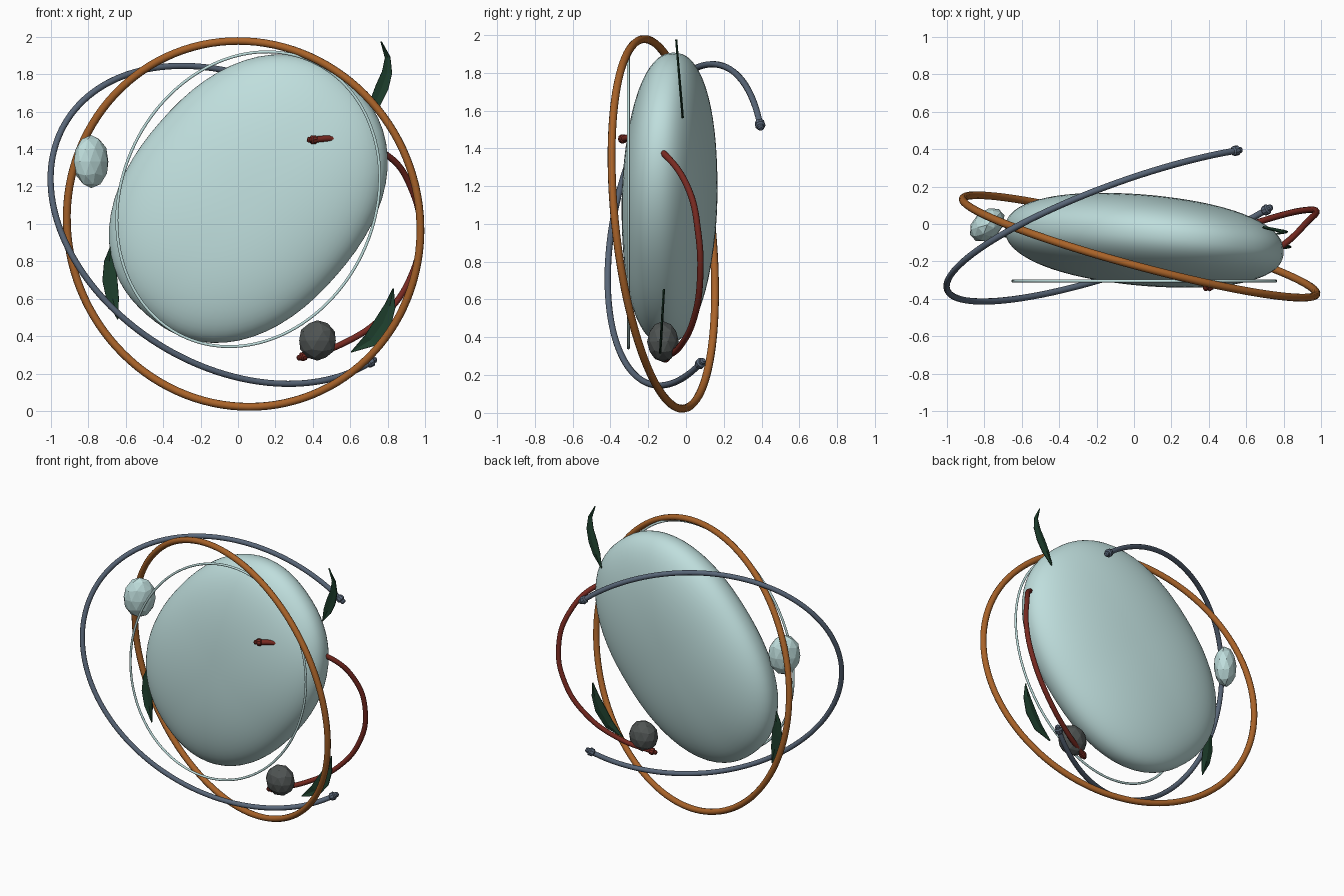
import bpy, bmesh, math
from mathutils import Vector, Matrix

if "Cube" in bpy.data.objects:
    bpy.data.objects.remove(bpy.data.objects["Cube"])


def material(name, rgb):
    m = bpy.data.materials.new(name)
    m.diffuse_color = (*rgb, 1)
    m.use_nodes = True
    m.node_tree.nodes["Principled BSDF"].inputs["Base Color"].default_value = m.diffuse_color
    return m


PALE = material("pale_teal", (0.52, 0.73, 0.72))
ORANGE = material("burnt_orange", (0.40, 0.125, 0.022))
SLATE = material("slate_blue", (0.10, 0.135, 0.19))
RED = material("dark_red", (0.19, 0.023, 0.015))
GREY = material("stone_grey", (0.08, 0.09, 0.088))
GREEN = material("leaf_green", (0.013, 0.05, 0.026))


def mesh_object(name, bm, mat, smooth=False):
    bmesh.ops.recalc_face_normals(bm, faces=bm.faces)
    me = bpy.data.meshes.new(name)
    bm.to_mesh(me)
    bm.free()
    me.materials.append(mat)
    for f in me.polygons:
        f.use_smooth = smooth
    ob = bpy.data.objects.new(name, me)
    bpy.context.collection.objects.link(ob)
    return ob


def tube(name, pts, radius, mat, cyclic=False, auto=False):
    """Round tube along points, straight-sampled or with automatic bezier handles."""
    cu = bpy.data.curves.new(name, 'CURVE')
    cu.dimensions = '3D'
    cu.bevel_depth = radius
    cu.bevel_resolution = 3
    cu.use_fill_caps = True
    sp = cu.splines.new('BEZIER' if auto else 'POLY')
    if auto:
        sp.bezier_points.add(len(pts) - 1)
        sp.resolution_u = 12
        for b, p in zip(sp.bezier_points, pts):
            b.co = p
            b.handle_left_type = b.handle_right_type = 'AUTO'
    else:
        sp.points.add(len(pts) - 1)
        for b, p in zip(sp.points, pts):
            b.co = (*p, 1)
    sp.use_cyclic_u = cyclic
    cu.materials.append(mat)
    ob = bpy.data.objects.new(name, cu)
    bpy.context.collection.objects.link(ob)
    bpy.ops.object.select_all(action='DESELECT')
    ob.select_set(True)
    bpy.context.view_layer.objects.active = ob
    bpy.ops.object.convert(target='MESH')


def ellipse(c, u, w, a0=0, a1=360, n=120):
    """Points c + u cos t + w sin t; a full turn leaves out the repeated end."""
    c, u, w = Vector(c), Vector(u), Vector(w)
    full = a1 - a0 >= 360
    out = []
    for i in range(n if full else n + 1):
        t = math.radians(a0 + (a1 - a0) * i / n)
        out.append(c + u * math.cos(t) + w * math.sin(t))
    return out


def end_knob(name, pos, direction, r, mat, sides=10):
    """Turned collar with a blunt tip at the end of a tube."""
    profile = [(-1.6, 0.9), (-1.1, 1.55), (0.4, 1.65), (0.8, 1.1), (1.7, 1.0), (2.1, 0.6)]
    rot = Vector(direction).to_track_quat('Z', 'Y').to_matrix().to_4x4()
    mtx = Matrix.Translation(pos) @ rot
    bm = bmesh.new()
    rings = []
    for z, k in profile:
        rings.append([bm.verts.new(mtx @ Vector((r * k * math.cos(a), r * k * math.sin(a), r * z)))
                      for a in (2 * math.pi * i / sides for i in range(sides))])
    for lo, hi in zip(rings, rings[1:]):
        for i in range(sides):
            j = (i + 1) % sides
            bm.faces.new((lo[i], lo[j], hi[j], hi[i]))
    bm.faces.new(rings[0])
    bm.faces.new(rings[-1])
    mesh_object(name, bm, mat)


def leaf(name, spine, widths, y0, y1):
    """Curved pointed blade in the x-z plane, drifting from y0 to y1."""
    n = len(spine)
    bm = bmesh.new()
    rows = []
    for i, ((x, z), h) in enumerate(zip(spine, widths)):
        a, b = spine[max(i - 1, 0)], spine[min(i + 1, n - 1)]
        d = Vector((b[0] - a[0], b[1] - a[1])).normalized()
        h = max(h, 0.002)
        y = y0 + (y1 - y0) * i / (n - 1)
        rows.append([bm.verts.new((x - d.y * h * s, y + 0.006 * (1 - abs(s)), z + d.x * h * s))
                     for s in (-1, 0, 1)])
    for p, q in zip(rows, rows[1:]):
        for k in (0, 1):
            bm.faces.new((p[k], p[k + 1], q[k + 1], q[k]))
    ob = mesh_object(name, bm, GREEN)
    mod = ob.modifiers.new("thickness", 'SOLIDIFY')
    mod.thickness = 0.006
    mod.offset = 0


# Large smooth pebble body: slightly squared ellipsoid, tilted and sheared
bm = bmesh.new()
bmesh.ops.create_uvsphere(bm, u_segments=64, v_segments=40, radius=1)
P, tilt = 2.25, math.radians(49)
ca, sa = math.cos(tilt), math.sin(tilt)
for v in bm.verts:
    n = v.co / sum(abs(k) ** P for k in v.co) ** (1 / P)
    a, b, t = n.x * 0.825, n.y * 0.625, n.z * 0.24
    x, z = a * ca - b * sa, a * sa + b * ca
    v.co = (0.055 + x, -0.087 + t - 0.094 * x + 0.049 * z, 1.135 + z)
mesh_object("pebble_body", bm, PALE, smooth=True)

# Closed hoops
tube("orange_hoop", ellipse((0.03, -0.12, 1.0), (0.945, -0.255, 0), (-0.03, -0.10, 0.978)),
     0.021, ORANGE, cyclic=True)
tube("thin_hoop", ellipse((0.055, -0.305, 1.132), (0.703, 0, 0.113), (0, 0, 0.78)),
     0.008, PALE, cyclic=True)

# Open slate arc with knobs on both ends
arc = ellipse((-0.015, 0.0, 0.995), (-0.945, -0.39, 0), (-0.285, 0.14, 0.85), -120.5, 141.5)
tube("slate_arc", arc, 0.017, SLATE)
end_knob("slate_knob_low", arc[0], arc[0] - arc[1], 0.017, SLATE)
end_knob("slate_knob_high", arc[-1], arc[-1] - arc[-2], 0.017, SLATE)

# Red arc piercing the body
red = [Vector(p) for p in (
    (0.40, -0.335, 1.45), (0.50, -0.29, 1.455), (0.80, -0.11, 1.365), (0.93, 0.015, 1.18),
    (0.975, 0.065, 0.95), (0.925, 0.075, 0.72), (0.78, 0.045, 0.51),
    (0.55, -0.03, 0.355), (0.345, -0.11, 0.29))]
tube("red_arc", red, 0.017, RED, auto=True)
end_knob("red_knob_front", red[0], red[0] - red[1], 0.015, RED)
end_knob("red_knob_low", red[-1], red[-1] - red[-2], 0.015, RED)

# Faceted stones
for name, pos, scale, turn, mat in (
        ("grey_stone", (0.425, -0.122, 0.377), (0.103, 0.084, 0.108), 0, GREY),
        ("pale_stone", (-0.785, -0.005, 1.333), (0.108, 0.075, 0.142), 42, PALE)):
    bm = bmesh.new()
    bmesh.ops.create_icosphere(bm, subdivisions=2, radius=1)
    m = (Matrix.Translation(pos) @ Matrix.Rotation(math.radians(turn), 4, 'Z')
         @ Matrix.Diagonal((*scale, 1)))
    bmesh.ops.transform(bm, matrix=m, verts=bm.verts)
    mesh_object(name, bm, mat)

# Leaves
leaf("leaf_top", [(0.69, 1.56), (0.735, 1.65), (0.77, 1.73), (0.797, 1.81), (0.80, 1.89), (0.765, 1.975)],
     [0, 0.03, 0.035, 0.027, 0.014, 0], -0.02, -0.055)
leaf("leaf_left", [(-0.672, 0.90), (-0.688, 0.80), (-0.685, 0.70), (-0.67, 0.60), (-0.643, 0.49)],
     [0, 0.027, 0.04, 0.033, 0], -0.06, -0.07)
leaf("leaf_right", [(0.83, 0.655), (0.812, 0.56), (0.775, 0.47), (0.71, 0.38), (0.605, 0.315)],
     [0, 0.03, 0.046, 0.04, 0], -0.12, -0.14)
